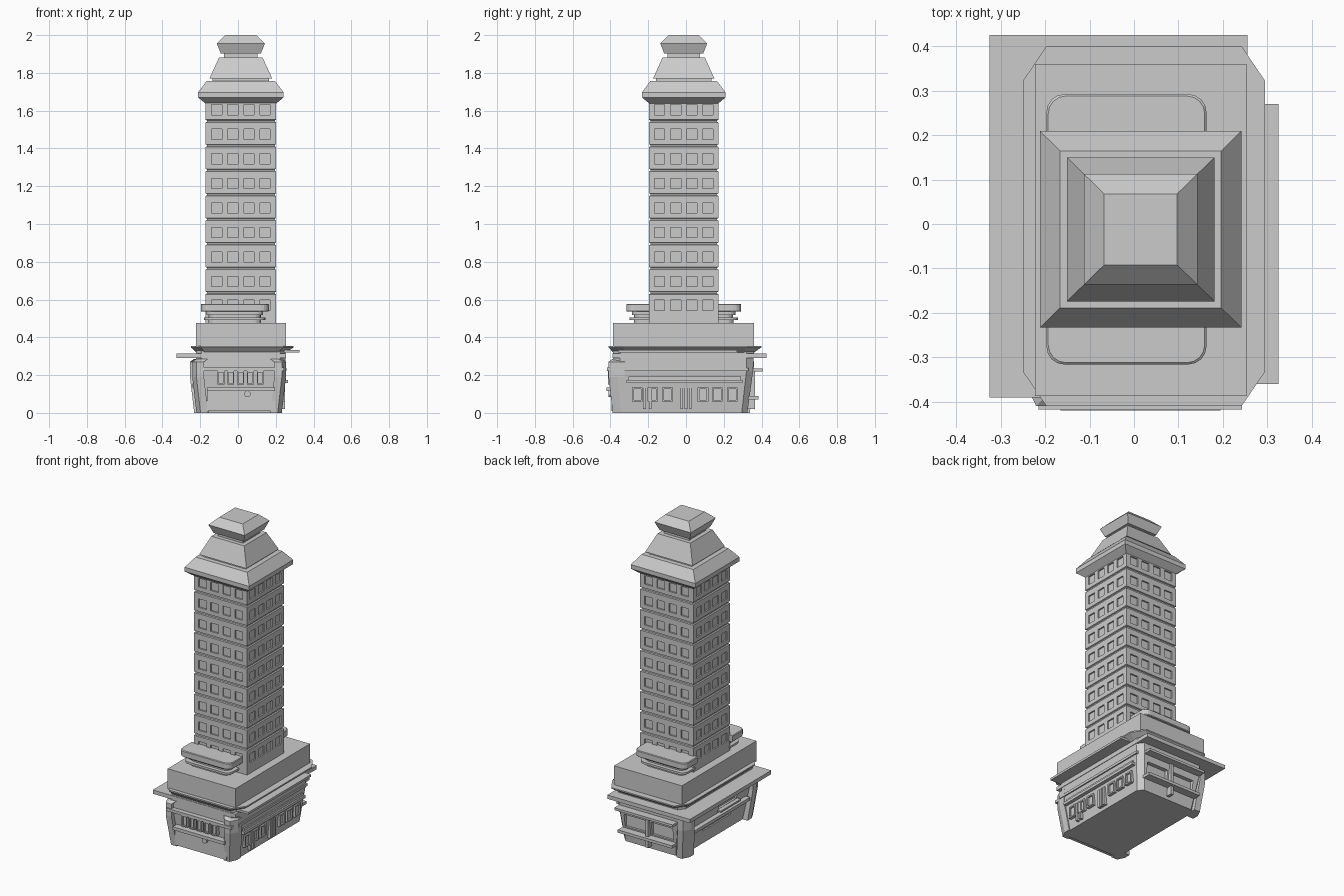
import bpy, bmesh, math

if "Cube" in bpy.data.objects:
    bpy.data.objects.remove(bpy.data.objects["Cube"])

CX, CY = 0.015, -0.012          # tower axis
HX, HY = 0.187, 0.184           # tower half sizes


def finish(name, bm):
    bmesh.ops.recalc_face_normals(bm, faces=bm.faces)
    me = bpy.data.meshes.new(name)
    bm.to_mesh(me)
    bm.free()
    ob = bpy.data.objects.new(name, me)
    bpy.context.collection.objects.link(ob)
    return ob


def loft_into(bm, rings):
    """Closed stack of outlines: each ring is (points2d, z)."""
    vs = [[bm.verts.new((x, y, z)) for x, y in pts] for pts, z in rings]
    n = len(vs[0])
    for a, b in zip(vs, vs[1:]):
        for i in range(n):
            bm.faces.new((a[i], a[(i + 1) % n], b[(i + 1) % n], b[i]))
    bm.faces.new(vs[0][::-1])
    bm.faces.new(vs[-1])


def rect(x0, x1, y0, y1):
    return [(x0, y0), (x1, y0), (x1, y1), (x0, y1)]


def chamfered(x0, x1, y0, y1, cx, cy):
    return [(x0 + cx, y0), (x1 - cx, y0), (x1, y0 + cy), (x1, y1 - cy),
            (x1 - cx, y1), (x0 + cx, y1), (x0, y1 - cy), (x0, y0 + cy)]


def boxes(name, specs):
    """One object from (x0, x1, y0, y1, z0, z1) boxes."""
    bm = bmesh.new()
    for x0, x1, y0, y1, z0, z1 in specs:
        r = rect(x0, x1, y0, y1)
        loft_into(bm, [(r, z0), (r, z1)])
    return finish(name, bm)


def loft(name, rings):
    bm = bmesh.new()
    loft_into(bm, rings)
    return finish(name, bm)


def cut(ob, specs):
    cutter = boxes(ob.name + "_cutter", specs)
    cutter.hide_render = True
    cutter.hide_set(True)
    m = ob.modifiers.new("cut", "BOOLEAN")
    m.operation, m.solver, m.object = "DIFFERENCE", "EXACT", cutter
    bpy.context.view_layer.objects.active = ob
    bpy.ops.object.modifier_apply(modifier="cut")
    bpy.data.objects.remove(cutter, do_unlink=True)


# Tower shaft: floors split by thin grooves, one profile
def tower_ring(z, inset=0.0):
    hx, hy = HX - inset, HY - inset
    return rect(CX - hx, CX + hx, CY - hy, CY + hy), z


grooves = [0.635 + 0.13 * i for i in range(8)]
rings = [tower_ring(0.46)]
for z in grooves:
    rings += [tower_ring(z - 0.007), tower_ring(z - 0.004, 0.007),
              tower_ring(z + 0.004, 0.007), tower_ring(z + 0.007)]
rings.append(tower_ring(1.65))
tower = loft("tower_shaft", rings)

# Shallow square windows, four per side on every floor
win, d, w = [], 0.009, 0.027
for zc in [0.57] + [z + 0.06 for z in grooves]:
    for k in (-1.5, -0.5, 0.5, 1.5):
        o = k * 0.085
        for s in (-1, 1):
            px, py = CX + s * HX, CY + s * HY
            win.append((CX + o - w, CX + o + w, py - d, py + d, zc - w, zc + w))
            win.append((px - d, px + d, CY + o - w, CY + o + w, zc - w, zc + w))
cut(tower, win)

# Stepped roof
roof = [(0.180, 1.636), (0.187, 1.638), (0.2265, 1.67), (0.2265, 1.697), (0.181, 1.757),
        (0.150, 1.757), (0.150, 1.771), (0.166, 1.771), (0.1150, 1.882),
        (0.088, 1.882), (0.088, 1.903), (0.106, 1.903), (0.1275, 1.956), (0.082, 2.0)]
loft("stepped_roof", [(rect(CX - h, CX + h, CY - h * 0.975, CY + h * 0.975), z)
                      for h, z in roof])


# Rounded terraces in front of and behind the tower
def terrace(name, s):
    y_in = CY + s * (HY - 0.01)
    y_out = CY + s * 0.304

    def ring(inset, z):
        x0, x1, yo, r = -0.197 + inset, 0.163 - inset, y_out - s * inset, 0.04
        pts = [(x0, y_in), (x1, y_in)]
        for cx, a0 in ((x1 - r, 0), (x0 + r, 90)):
            for k in range(5):
                a = math.radians(a0 + 22.5 * k)
                pts.append((cx + r * math.cos(a), yo - s * r + s * r * math.sin(a)))
        return pts, z
    loft(name, [ring(i, z) for i, z in (
        (0.04, 0.47), (0.04, 0.492), (0.018, 0.492), (0.018, 0.505), (0.042, 0.505),
        (0.042, 0.518), (0.03, 0.518), (0.03, 0.536), (0.004, 0.536), (0, 0.54),
        (0, 0.573), (0.004, 0.577))])


terrace("front_terrace", -1)
terrace("back_terrace", 1)

# Podium: attic block, chamfered cornice and flared body
boxes("attic_block", [(-0.223, 0.253, -0.387, 0.36, 0.345, 0.475)])
loft("cornice", [(chamfered(-0.22, 0.255, -0.385, 0.36, 0.045, 0.06), 0.32),
                 (chamfered(-0.25, 0.295, -0.41, 0.40, 0.053, 0.078), 0.347),
                 (chamfered(-0.25, 0.295, -0.41, 0.40, 0.053, 0.078), 0.355)])
body = loft("podium_body", [(chamfered(-0.185, 0.225, -0.365, 0.325, 0.03, 0.03), 0.0),
                            (chamfered(-0.22, 0.25, -0.387, 0.355, 0.03, 0.035), 0.22),
                            (chamfered(-0.223, 0.253, -0.387, 0.36, 0.03, 0.04), 0.33)])
cut(body, [(-0.15, 0.0, 0.325, 0.5, 0.10, 0.18),        # back openings
           (0.04, 0.19, 0.325, 0.5, 0.10, 0.18),
           (-0.5, -0.19, -0.16, 0.12, 0.09, 0.12),      # left side slot
           (-0.5, -0.20, -0.20, -0.02, 0.18, 0.24)])    # left side window

# Thin projecting canopy slabs
boxes("left_back_canopy", [(-0.325, 0.255, -0.39, 0.425, 0.29, 0.314)])
boxes("right_canopy", [(0.2, 0.325, -0.36, 0.27, 0.32, 0.334)])


# Slanted corner buttresses
def buttress(x, y, sx, sy):
    def ring(o, z):
        q = [(-0.04, 0.015), (0.0, 0.015), (0.022, -0.03), (0.022, -0.07), (-0.04, -0.07)]
        return [(x + sx * (a + o), y + sy * (b + o)) for a, b in q], z
    return [ring(-0.022, 0.0), ring(0.0, 0.19), ring(0.0, 0.27), ring(-0.02, 0.285)]


bm = bmesh.new()
for args in ((-0.22, -0.395, -1, -1), (-0.232, 0.345, -1, 1), (0.232, -0.395, 1, -1)):
    loft_into(bm, buttress(*args))
finish("corner_buttresses", bm)

# Front facade: lower wall, sill, five windows, lintel, round lamp
boxes("front_lower_wall", [(-0.165, 0.195, -0.395, -0.34, 0.01, 0.115)])
boxes("front_ledges", [(-0.165, 0.195, -0.42, -0.36, 0.115, 0.135),
                       (-0.215, 0.243, -0.417, -0.36, 0.222, 0.24)])
frames = boxes("front_windows", [(x - 0.018, x + 0.018, -0.412, -0.37, 0.15, 0.222)
                                 for x in (-0.09, -0.038, 0.014, 0.066, 0.118)])
cut(frames, [(x - 0.012, x + 0.012, -0.43, -0.402, 0.157, 0.215)
             for x in (-0.09, -0.038, 0.014, 0.066, 0.118)])
bpy.ops.mesh.primitive_cylinder_add(vertices=16, radius=0.017, depth=0.04,
                                    location=(0.05, -0.39, 0.10),
                                    rotation=(math.pi / 2, 0, 0))
bpy.context.object.name = "front_round_lamp"

# Right side: six framed windows, door posts, long ledges
ys = (-0.257, -0.177, -0.098, 0.09, 0.165, 0.245)
side = boxes("right_windows", [(0.2, 0.25, y - 0.028, y + 0.028, 0.06, 0.135) for y in ys])
cut(side, [(0.24, 0.3, y - 0.019, y + 0.019, 0.069, 0.126) for y in ys])
boxes("right_door_posts", [(0.2, 0.248, y - 0.007, y + 0.007, 0.02, 0.135)
                           for y in (-0.22, -0.19, -0.022, 0.0, 0.022)])
boxes("right_ledges", [(0.2, 0.265, -0.315, 0.30, 0.158, 0.175),
                       (0.2, 0.255, -0.305, 0.29, 0.175, 0.192),
                       (0.2, 0.258, -0.36, 0.33, 0.222, 0.238)])

# Back and left side ledges and frames
boxes("back_ledges", [(-0.19, 0.22, 0.32, 0.405, 0.22, 0.235),
                      (-0.17, 0.21, 0.31, 0.385, 0.072, 0.09),
                      (0.01, 0.03, 0.31, 0.365, 0.02, 0.22)])
boxes("left_ledges", [(-0.24, -0.18, -0.30, 0.26, 0.135, 0.155),
                      (-0.238, -0.19, -0.21, -0.01, 0.168, 0.178),
                      (-0.238, -0.19, -0.21, -0.01, 0.242, 0.252)])
